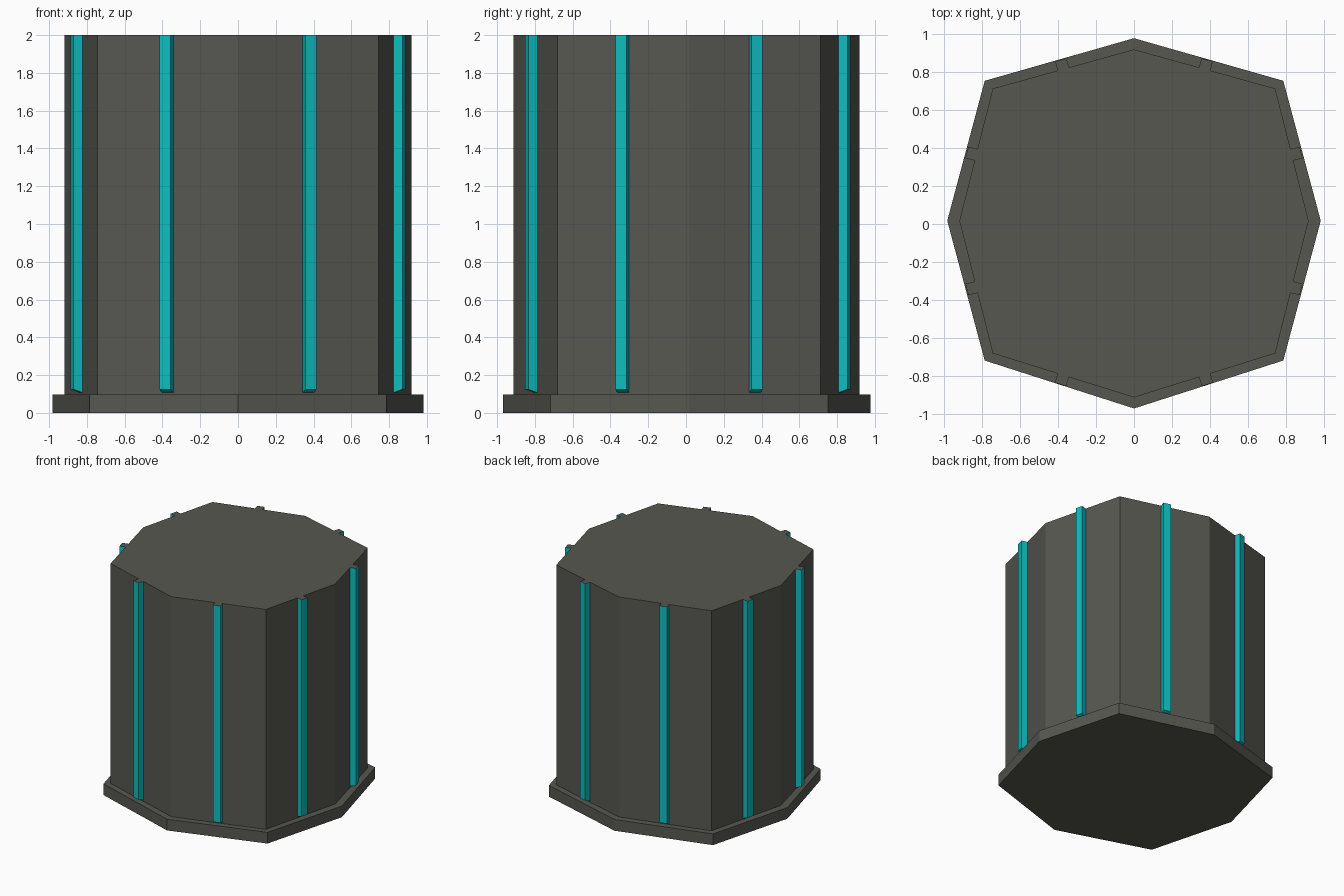
import bpy, bmesh
from mathutils import Vector

if "Cube" in bpy.data.objects:
    bpy.data.objects.remove(bpy.data.objects["Cube"])


def material(name, rgb):
    m = bpy.data.materials.new(name)
    m.diffuse_color = (*rgb, 1)
    m.use_nodes = True
    m.node_tree.nodes["Principled BSDF"].inputs["Base Color"].default_value = m.diffuse_color
    return m


STONE = material("dark_grey", (0.095, 0.095, 0.083))
TEAL = material("teal", (0.005, 0.50, 0.52))


def finish(name, bm, mats):
    bmesh.ops.recalc_face_normals(bm, faces=bm.faces)
    me = bpy.data.meshes.new(name)
    bm.to_mesh(me)
    bm.free()
    for m in mats:
        me.materials.append(m)
    ob = bpy.data.objects.new(name, me)
    bpy.context.collection.objects.link(ob)
    return ob


def loft(bm, low, high):
    """Close a solid between two loops of points."""
    a = [bm.verts.new(p) for p in low]
    b = [bm.verts.new(p) for p in high]
    n = len(a)
    bm.faces.new(a[::-1])
    bm.faces.new(b)
    for i in range(n):
        j = (i + 1) % n
        bm.faces.new((a[i], a[j], b[j], b[i]))


def octagon(side, side_y, cx, cy_back, cy_front, back, front):
    """Irregular octagon, counter-clockwise from the right point."""
    return [(side, side_y), (cx, cy_back), (0, back), (-cx, cy_back),
            (-side, side_y), (-cx, cy_front), (0, front), (cx, cy_front)]


def prism(name, ring, z0, z1):
    bm = bmesh.new()
    loft(bm, [(x, y, z0) for x, y in ring], [(x, y, z1) for x, y in ring])
    return finish(name, bm, [STONE])


# Base plinth and tall drum
base_ring = octagon(0.982, 0.017, 0.785, 0.753, -0.718, 0.977, -0.97)
drum_ring = octagon(0.918, 0.016, 0.743, 0.712, -0.68, 0.918, -0.912)
prism("base_plinth", base_ring, 0.0, 0.097)
prism("drum", drum_ring, 0.097, 2.0)

# One teal rib in the middle of every drum face, with an undercut foot
for i in range(8):
    p, q = Vector(drum_ring[i]), Vector(drum_ring[(i + 1) % 8])
    along = (q - p).normalized()
    out = Vector((along.y, -along.x))
    mid = (p + q) / 2
    low, high = [], []
    for s, d, z in ((-1, -0.02, 0.1), (-1, 0.05, 0.125), (1, 0.05, 0.125), (1, -0.02, 0.1)):
        c = mid + along * s * 0.031 + out * d
        low.append((c.x, c.y, z))
        high.append((c.x, c.y, 2.0))
    bm = bmesh.new()
    loft(bm, low, high)
    rib = finish(f"rib_{i + 1}", bm, [TEAL, STONE])
    # Rib tops match the drum
    for f in rib.data.polygons:
        f.material_index = 1 if f.normal.z > 0.5 else 0
